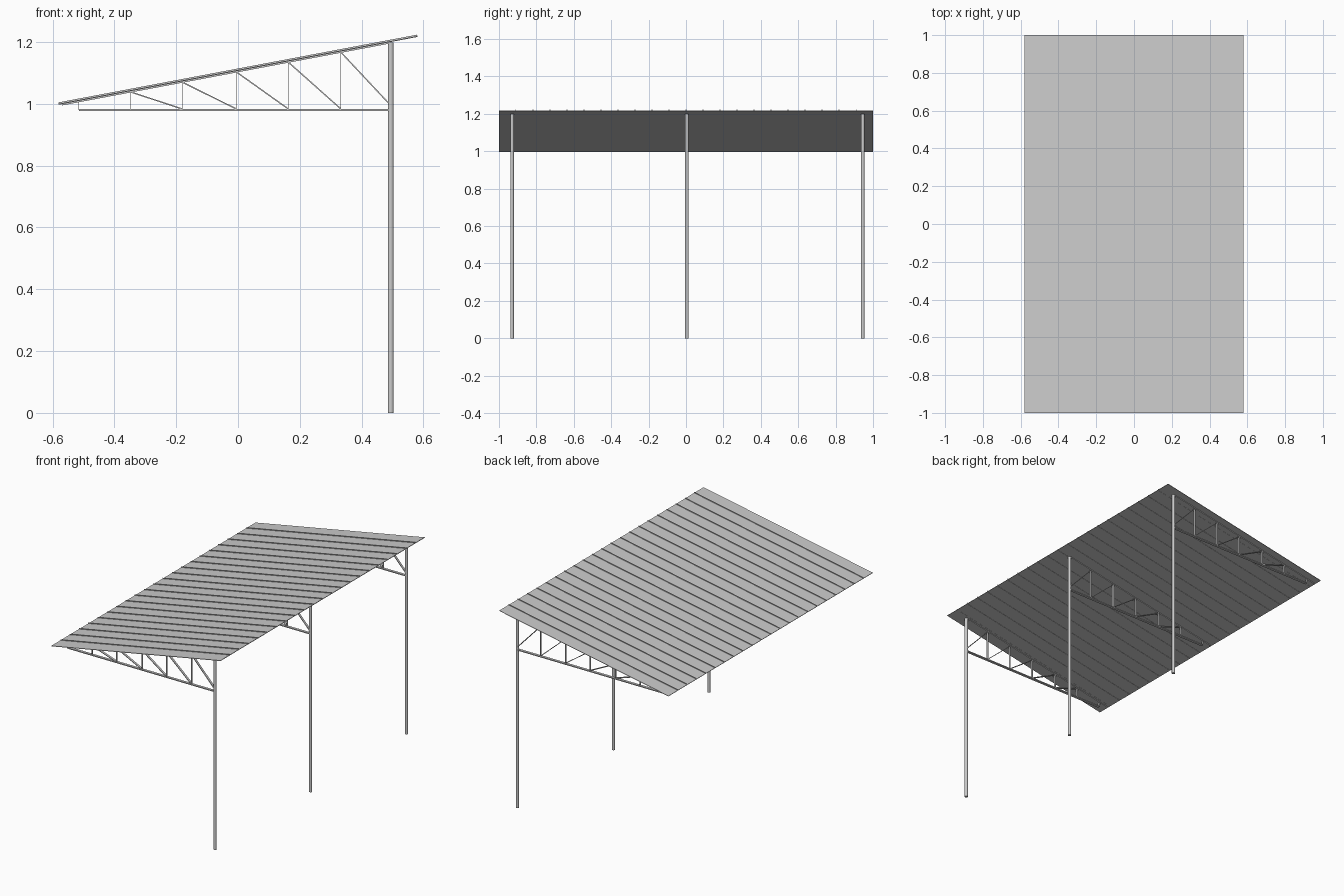
import bpy, math
from mathutils import Vector

if "Cube" in bpy.data.objects:
    bpy.data.objects.remove(bpy.data.objects["Cube"])

X0, X1 = -0.58, 0.58
Z0, Z1 = 0.997, 1.216
SLOPE = (Z1 - Z0) / (X1 - X0)


def roof_z(x):
    return Z0 + (x - X0) * SLOPE


def mesh_object(name, verts, faces):
    me = bpy.data.meshes.new(name)
    me.from_pydata(verts, [], faces)
    me.update()
    ob = bpy.data.objects.new(name, me)
    bpy.context.collection.objects.link(ob)
    return ob


def add_strip(verts, faces, a, b, y, width, thick):
    """Flat bar between two (x, z) points, width along y."""
    a, b = Vector(a), Vector(b)
    d = (b - a).normalized()
    n = Vector((-d.y, d.x)) * thick / 2
    base = len(verts)
    for p in (a - n, b - n, b + n, a + n):
        verts.append((p.x, y - width / 2, p.y))
    for p in (a - n, b - n, b + n, a + n):
        verts.append((p.x, y + width / 2, p.y))
    for f in ((0, 1, 2, 3), (7, 6, 5, 4), (0, 4, 5, 1),
              (1, 5, 6, 2), (2, 6, 7, 3), (3, 7, 4, 0)):
        faces.append([base + i for i in f])


def strips(name, bars, y, width):
    verts, faces = [], []
    for a, b, thick in bars:
        add_strip(verts, faces, a, b, y, width, thick)
    return mesh_object(name, verts, faces)


# Roof panels with narrow joints, and standing seams over the joints
N = 22
pitch = 2 / N
pv, pf, sv, sf = [], [], [], []
for i in range(N):
    y = -1 + pitch * (i + 0.5)
    add_strip(pv, pf, (X0, Z0 + 0.0015), (X1, Z1 + 0.0015), y, pitch - (0.0015 if 0 < i < N - 1 else 0.0), 0.003)
    if i:
        add_strip(sv, sf, (X0, Z0 + 0.0045), (X1, Z1 + 0.0045), -1 + pitch * i, 0.003, 0.006)
mesh_object("roof_panels", pv, pf)
mesh_object("roof_seams", sv, sf)

POST_X = 0.494
CHORD_Z = 0.98
nodes = [-0.515, -0.347, -0.18, -0.005, 0.163, 0.333]

for k, y in enumerate((-0.93, 0.005, 0.945), 1):
    # Round post
    bpy.ops.mesh.primitive_cylinder_add(vertices=16, radius=0.0095, depth=1.198,
                                        location=(POST_X, y, 0.599))
    post = bpy.context.object
    post.name = f"post_{k}"
    bpy.ops.object.shade_smooth_by_angle()

    # Truss chords
    chords = [((-0.515, CHORD_Z), (POST_X, CHORD_Z), 0.006),
              ((X0 + 0.01, roof_z(X0 + 0.01) - 0.002), (POST_X, roof_z(POST_X) - 0.002), 0.005)]
    strips(f"truss_chords_{k}", chords, y, 0.016)

    # Truss webs: thin uprights and diagonals falling towards the post
    webs = [((x, CHORD_Z), (x, roof_z(x)), 0.0015) for x in nodes]
    ends = [(x, CHORD_Z + 0.003) for x in nodes[2:]] + [(POST_X - 0.005, 1.0)]
    for x, end in zip(nodes[1:], ends):
        webs.append(((x, roof_z(x) - 0.003), end, 0.004))
    strips(f"truss_webs_{k}", webs, y, 0.014)
